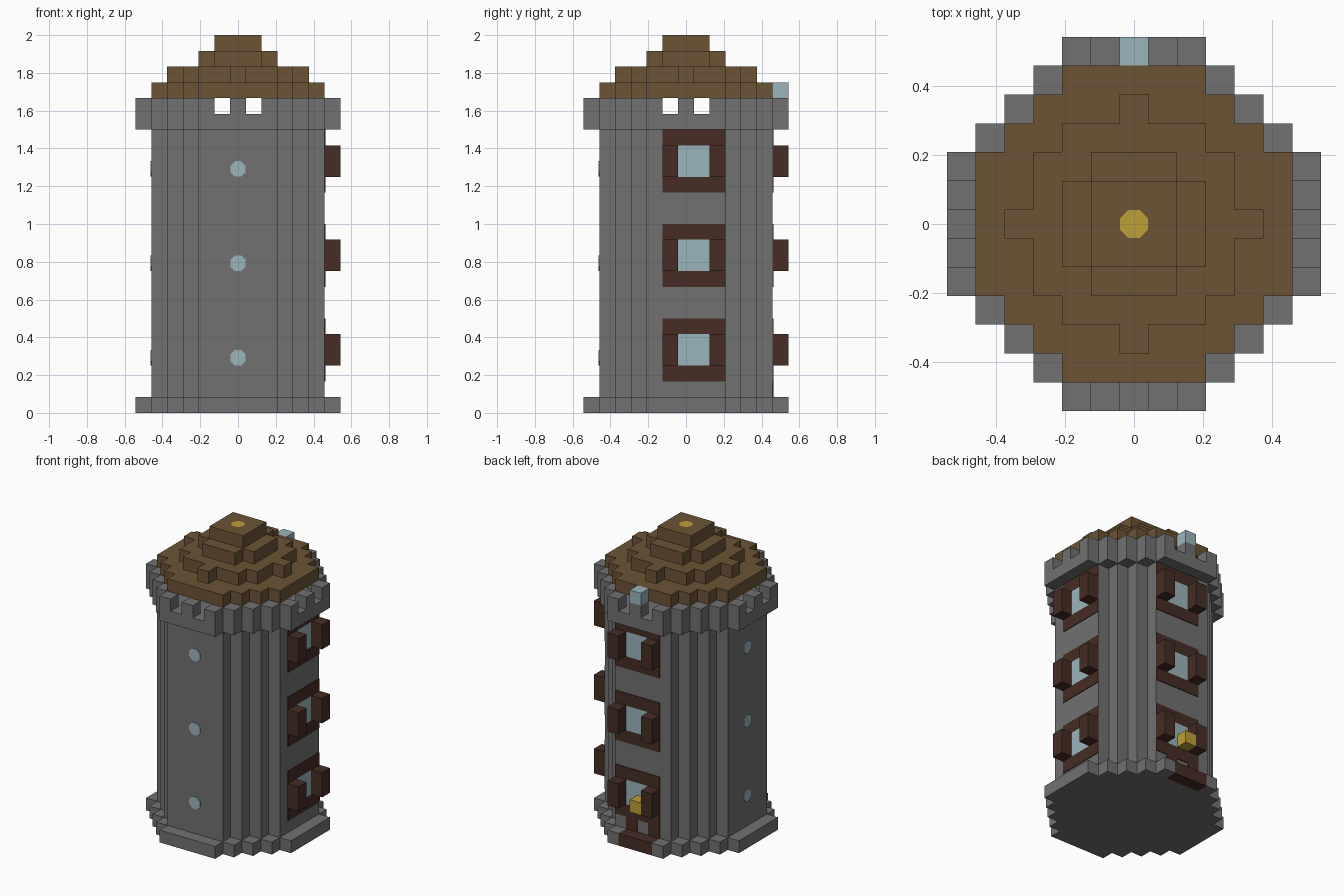
import bpy
import bmesh
import math
from mathutils import Vector

U = 1 / 12          # one block
PLATE = 0.06        # plate thickness in blocks

if "Cube" in bpy.data.objects:
    bpy.data.objects.remove(bpy.data.objects["Cube"])


def material(name, rgb):
    m = bpy.data.materials.new(name)
    m.use_nodes = True
    m.diffuse_color = (*rgb, 1)
    m.node_tree.nodes["Principled BSDF"].inputs["Base Color"].default_value = (*rgb, 1)
    return m


STONE = material("grey stone", (0.165, 0.165, 0.165))
ROOF = material("brown roof", (0.15, 0.088, 0.035))
WOOD = material("dark wood", (0.062, 0.026, 0.018))
GLASS = material("pale blue glass", (0.33, 0.46, 0.50))
GOLD = material("gold", (0.50, 0.35, 0.04))


def finish(name, bm, mat):
    bmesh.ops.recalc_face_normals(bm, faces=bm.faces)
    bmesh.ops.scale(bm, vec=(U, U, U), verts=bm.verts)
    mesh = bpy.data.meshes.new(name)
    bm.to_mesh(mesh)
    bm.free()
    mesh.materials.append(mat)
    obj = bpy.data.objects.new(name, mesh)
    bpy.context.collection.objects.link(obj)
    return obj


def blocks(name, cells, z0, z1, mat):
    """Extrude a set of square grid cells from z0 to z1."""
    bm = bmesh.new()
    for i, j in sorted(cells):
        corners = [(i - .5, j - .5), (i + .5, j - .5), (i + .5, j + .5), (i - .5, j + .5)]
        bm.faces.new([bm.verts.new((x, y, z0)) for x, y in corners])
    bmesh.ops.remove_doubles(bm, verts=bm.verts, dist=0.01)
    ext = bmesh.ops.extrude_face_region(bm, geom=bm.faces[:], use_keep_orig=True)
    top = [v for v in ext["geom"] if isinstance(v, bmesh.types.BMVert)]
    bmesh.ops.translate(bm, vec=(0, 0, z1 - z0), verts=top)
    return finish(name, bm, mat)


def box(name, lo, hi, mat):
    lo, hi = Vector(lo), Vector(hi)
    bm = bmesh.new()
    bmesh.ops.create_cube(bm, size=1)
    bmesh.ops.scale(bm, vec=hi - lo, verts=bm.verts)
    bmesh.ops.translate(bm, vec=(lo + hi) / 2, verts=bm.verts)
    return finish(name, bm, mat)


def wall_box(name, axis, u0, u1, d0, d1, z0, z1, mat):
    """Box on the left (axis 0) or back (axis 1) wall; u runs along it, d outward."""
    lo, hi = ((d0, u0), (d1, u1)) if axis == 0 else ((u0, d0), (u1, d1))
    return box(name, (*lo, z0), (*hi, z1), mat)


def octagon(name, centre, normal, mat):
    """Thin square plate with clipped corners."""
    n = Vector(normal)
    bm = bmesh.new()
    bmesh.ops.create_cone(bm, cap_ends=True, segments=8, radius1=.53, radius2=.53, depth=PLATE)
    turn = n.to_track_quat('Z', 'Y').to_matrix()
    for v in bm.verts:
        a = math.atan2(v.co.y, v.co.x) + math.pi / 8
        v.co = turn @ Vector((math.cos(a) * .53, math.sin(a) * .53, v.co.z))
    bmesh.ops.translate(bm, vec=Vector(centre) + n * PLATE / 2, verts=bm.verts)
    return finish(name, bm, mat)


def disc(rule):
    return {(i, j) for i in range(-6, 7) for j in range(-6, 7) if rule(abs(i), abs(j))}


wide = disc(lambda i, j: i + j <= 8)
core = disc(lambda i, j: max(i, j) <= 5 and i + j <= 7)
rim = wide - core

# Foot, with a wooden doorstep at the back
step = {(i, 6) for i in (-1, 0, 1)}
blocks("foot", wide - step, 0, 1, STONE)
blocks("doorstep", step, 0, 1, WOOD)

# Tower wall and battlements
blocks("tower_wall", core, 1, 19, STONE)
blocks("parapet", rim, 18, 19, STONE)
gaps = {c for c in rim if min(abs(c[0]), abs(c[1])) == 1}
blocks("battlements", rim - gaps, 19, 20, STONE)
blocks("glass_block", {(0, 6)}, 20, 21, GLASS)

# Stepped roof
tiers = [core, disc(lambda i, j: i * i + j * j <= 16),
         disc(lambda i, j: i * i + j * j <= 5), disc(lambda i, j: max(i, j) <= 1)]
for k, tier in enumerate(tiers):
    blocks(f"roof_tier_{k + 1}", tier, 20 + k, 21 + k, ROOF)
octagon("roof_gold_cap", (0, 0, 24 - PLATE), (0, 0, 1), GOLD)

for z in (3, 9, 15):
    # Shuttered windows on the left and back walls
    for axis, side in enumerate(("left", "back")):
        tag = f"{side}_{z}"
        face = 5.5 + PLATE
        wall_box("window_glass_" + tag, axis, -.5, 1.5, 5.5, face, z, z + 2, GLASS)
        wall_box("window_sill_" + tag, axis, -1.5, 2.5, 5.5, face, z - 1, z, WOOD)
        wall_box("window_lintel_" + tag, axis, -1.5, 2.5, 5.5, face, z + 2, z + 3, WOOD)
        for u in (-1, 2):
            wall_box("shutter_" + tag, axis, u - .5, u + .5, 5.5, 6.5, z, z + 2, WOOD)
    # Small round windows on the front and right walls
    octagon(f"front_porthole_{z}", (0, -5.5, z + .5), (0, -1, 0), GLASS)
    octagon(f"right_porthole_{z}", (-5.5, 0, z + .5), (-1, 0, 0), GLASS)

# Back door posts and lamp
for u in (-1, 1):
    wall_box("door_post", 1, u - .5, u + .5, 5.5, 5.5 + PLATE, 1, 2, WOOD)
box("door_lamp", (-.5, 5.5, 3), (.5, 6.5, 4), GOLD)
